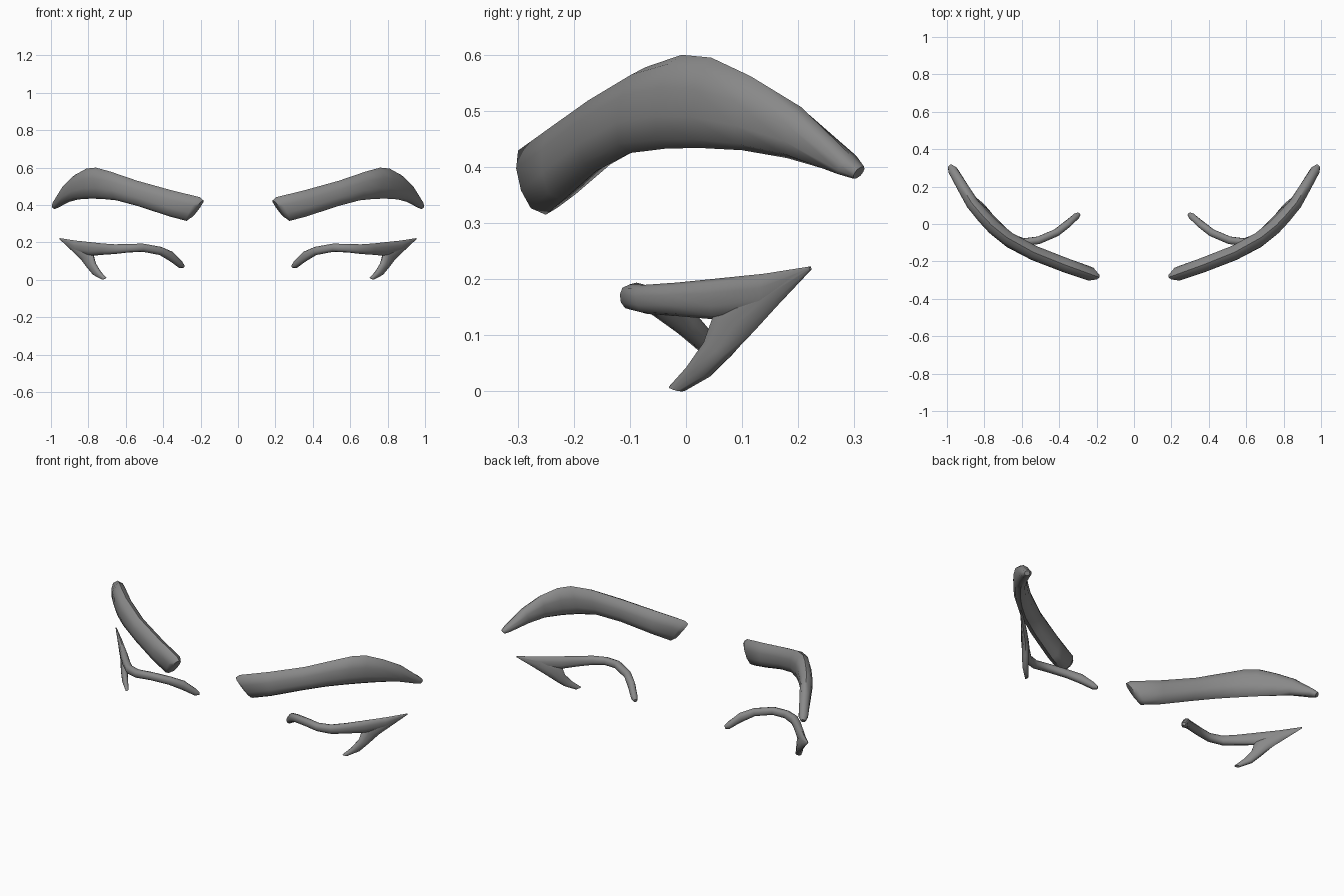
import bpy, bmesh, math
from mathutils import Vector

mat = bpy.data.materials.new("grey hair")
mat.diffuse_color = (0.25, 0.25, 0.25, 1)
SIDES = 10


def loft(name, sections, side):
    """Each section: upper edge point, lower edge point, half thickness."""
    bm = bmesh.new()
    mids = [(Vector(a) + Vector(b)) / 2 for a, b, t in sections]
    rings = []
    for i, (a, b, t) in enumerate(sections):
        half = (Vector(a) - Vector(b)) / 2
        along = mids[min(i + 1, len(mids) - 1)] - mids[max(i - 1, 0)]
        normal = along.cross(half).normalized()
        ring = []
        for k in range(SIDES):
            ang = 2 * math.pi * k / SIDES
            c, s = math.cos(ang), math.sin(ang)
            s = math.copysign(abs(s) ** 0.75, s)  # slightly boxy oval
            p = mids[i] + half * c + normal * t * s
            ring.append(bm.verts.new((p.x * side, p.y, p.z)))
        rings.append(ring)
    for r, q in zip(rings, rings[1:]):
        for k in range(SIDES):
            j = (k + 1) % SIDES
            bm.faces.new((r[k], r[j], q[j], q[k]))
    bm.faces.new(rings[0])
    bm.faces.new(rings[-1])
    bmesh.ops.recalc_face_normals(bm, faces=bm.faces)
    me = bpy.data.meshes.new(name)
    bm.to_mesh(me)
    bm.free()
    me.materials.append(mat)
    ob = bpy.data.objects.new(name, me)
    bpy.context.collection.objects.link(ob)
    bpy.ops.object.select_all(action='DESELECT')
    ob.select_set(True)
    bpy.context.view_layer.objects.active = ob
    bpy.ops.object.shade_smooth_by_angle(angle=math.radians(50))


# Thick arched brow, from the slanted inner end to the narrow outer end
brow = [
    ((.185, -.285, .425), (.255, -.262, .330), .022),
    ((.205, -.278, .442), (.275, -.250, .315), .038),
    ((.36, -.222, .480), (.37, -.220, .340), .040),
    ((.54, -.150, .530), (.53, -.160, .393), .040),
    ((.68, -.072, .578), (.65, -.100, .425), .040),
    ((.76, -.008, .600), (.73, -.035, .433), .040),
    ((.81, .045, .595), (.79, .025, .434), .038),
    ((.87, .115, .562), (.855, .100, .430), .035),
    ((.922, .205, .507), (.905, .180, .416), .031),
    ((.978, .295, .420), (.960, .280, .387), .026),
    ((.990, .312, .400), (.975, .304, .380), .014),
]

# Upper lash line, sweeping round to the outer tip
lash = [
    ((.293, .058, .080), (.292, .052, .064), .010),
    ((.305, .045, .100), (.312, .038, .063), .018),
    ((.35, .000, .150), (.365, -.003, .100), .020),
    ((.41, -.045, .176), (.42, -.048, .133), .021),
    ((.51, -.088, .194), (.51, -.086, .150), .021),
    ((.59, -.100, .191), (.59, -.094, .146), .021),
    ((.66, -.075, .190), (.66, -.068, .138), .021),
    ((.72, -.018, .194), (.72, -.012, .134), .021),
    ((.785, .052, .201), (.785, .057, .128), .020),
    ((.87, .140, .210), (.86, .140, .140), .014),
    ((.953, .222, .223), (.948, .218, .216), .003),
]

# Lower prong of the wing, from its foot up to the same tip
prong = [
    ((.706, -.030, .009), (.722, -.002, .001), .008),
    ((.738, .004, .045), (.770, .040, .025), .016),
    ((.766, .035, .090), (.800, .078, .062), .019),
    ((.776, .050, .140), (.838, .122, .108), .018),
    ((.850, .125, .200), (.885, .162, .152), .013),
    ((.951, .221, .222), (.954, .222, .217), .003),
]

for side, label in ((1, "right"), (-1, "left")):
    loft("eyebrow_" + label, brow, side)
    loft("upper_lash_" + label, lash, side)
    loft("lash_wing_" + label, prong, side)
